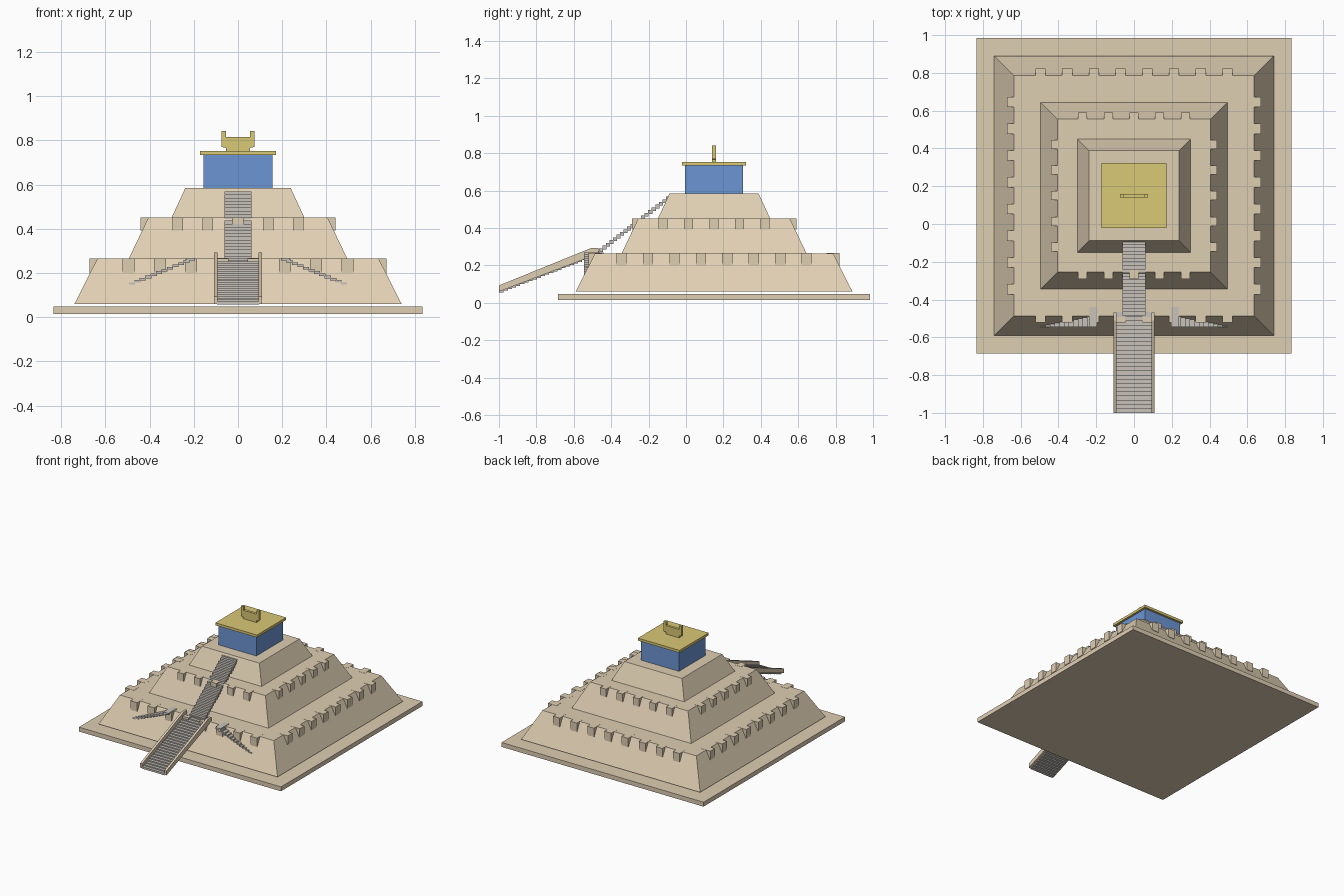
import bpy, bmesh
from mathutils import Matrix

if "Cube" in bpy.data.objects:
    bpy.data.objects.remove(bpy.data.objects["Cube"])

CY = 0.15  # centre of the pyramid in y (the ramp reaches out to y = -1)


def material(name, rgb):
    m = bpy.data.materials.new(name)
    m.diffuse_color = (*rgb, 1)
    m.use_nodes = True
    m.node_tree.nodes["Principled BSDF"].inputs["Base Color"].default_value = m.diffuse_color
    return m


SAND = material("sandstone", (0.74, 0.62, 0.45))
STONE = material("step_stone", (0.58, 0.55, 0.50))
BLUE = material("blue_glaze", (0.15, 0.30, 0.65))
GOLD = material("gold", (0.70, 0.58, 0.18))


def finish(bm, name, mat):
    bmesh.ops.recalc_face_normals(bm, faces=bm.faces)
    me = bpy.data.meshes.new(name)
    bm.to_mesh(me)
    bm.free()
    me.materials.append(mat)
    ob = bpy.data.objects.new(name, me)
    bpy.context.collection.objects.link(ob)
    return ob


def add_box(bm, x0, x1, y0, y1, z0, z1):
    m = Matrix.Translation(((x0 + x1) / 2, (y0 + y1) / 2, (z0 + z1) / 2))
    m = m @ Matrix.Diagonal((x1 - x0, y1 - y0, z1 - z0, 1))
    return bmesh.ops.create_cube(bm, size=1, matrix=m)["verts"]


def add_prism(bm, points, offset):
    face = bm.faces.new([bm.verts.new(p) for p in points])
    ext = bmesh.ops.extrude_face_region(bm, geom=[face])
    verts = [g for g in ext["geom"] if isinstance(g, bmesh.types.BMVert)]
    bmesh.ops.translate(bm, verts=verts, vec=offset)
    # keep a closed solid
    if not face.is_valid or len(face.link_loops if hasattr(face, "link_loops") else [1]) == 0:
        return


def tier(name, half_bottom, half_top, z0, z1, mat):
    bm = bmesh.new()
    h = half_bottom
    for v in add_box(bm, -h, h, CY - h, CY + h, z0, z1):
        if v.co.z > (z0 + z1) / 2:
            k = half_top / half_bottom
            v.co.x *= k
            v.co.y = CY + (v.co.y - CY) * k
    return finish(bm, name, mat)


def buttresses(name, count, pitch, width, inner, outer, z0, z1):
    bm = bmesh.new()
    for side in range(4):
        verts = []
        for i in range(count):
            c = (i - (count - 1) / 2) * pitch
            verts += add_box(bm, c - width / 2, c + width / 2, -outer, -inner, z0, z1)
        turn = Matrix.Translation((0, CY, 0)) @ Matrix.Rotation(side * 1.5707963, 4, "Z")
        bmesh.ops.transform(bm, matrix=turn, verts=verts)
    return finish(bm, name, SAND)


# Plinth and the three sloping tiers
tier("plinth", 0.835, 0.835, 0.015, 0.048, SAND)
tier("lower_tier", 0.74, 0.636, 0.06, 0.265, SAND)
tier("middle_tier", 0.494, 0.405, 0.265, 0.451, SAND)
tier("upper_tier", 0.30, 0.238, 0.451, 0.585, SAND)

# Rows of small buttresses under the terrace edges
buttresses("lower_buttresses", 8, 0.1415, 0.054, 0.60, 0.672, 0.20, 0.266)
buttresses("middle_buttresses", 5, 0.136, 0.048, 0.38, 0.44, 0.393, 0.452)

# Shrine with its roof
tier("shrine", 0.156, 0.156, 0.585, 0.733, BLUE)
tier("shrine_roof", 0.172, 0.172, 0.733, 0.752, GOLD)

# Horned roof crest
half = [(0.055, 0.752), (0.055, 0.766), (0.075, 0.77), (0.075, 0.842),
        (0.054, 0.842), (0.054, 0.815)]
outline = half + [(-x, z) for x, z in reversed(half)]
bm = bmesh.new()
add_prism(bm, [(x, CY - 0.01, z) for x, z in outline], (0, 0.02, 0))
finish(bm, "roof_crest", GOLD)


def front_stair(name, half_w, y0, z0, y1, z1, count, thick):
    bm = bmesh.new()
    run, rise = (y1 - y0) / count, (z1 - z0) / count
    for i in range(count):
        y, z = y0 + i * run, z0 + (i + 1) * rise
        add_box(bm, -half_w, half_w, y, y + run * 1.15, z - thick, z)
    return finish(bm, name, STONE)


# Main lower flight and the flight up to the shrine
front_stair("main_steps", 0.095, -1.0, 0.062, -0.47, 0.268, 24, 0.014)
front_stair("upper_steps", 0.062, -0.485, 0.262, -0.07, 0.583, 22, 0.02)

# Side walls of the main flight
bm = bmesh.new()
wall = [(-1.0, 0.06), (-1.0, 0.093), (-0.51, 0.292), (-0.468, 0.292), (-0.468, 0.262)]
for x in (-0.109, 0.092):
    add_prism(bm, [(x, y, z) for y, z in wall], (0.017, 0, 0))
finish(bm, "stair_walls", SAND)

# Side flights running down the front slope, mirrored
bm = bmesh.new()
N = 13
for s in (-1, 1):
    for i in range(N):
        xa = 0.195 + i * 0.32 / N
        xb = xa + 0.028
        z = 0.268 - i * 0.12 / (N - 1)
        back = -0.44 if i == 0 else -0.485
        if i == 0:
            xb = 0.235
        add_box(bm, min(s * xa, s * xb), max(s * xa, s * xb), -0.545, back, z - 0.012, z)
finish(bm, "side_steps", STONE)
